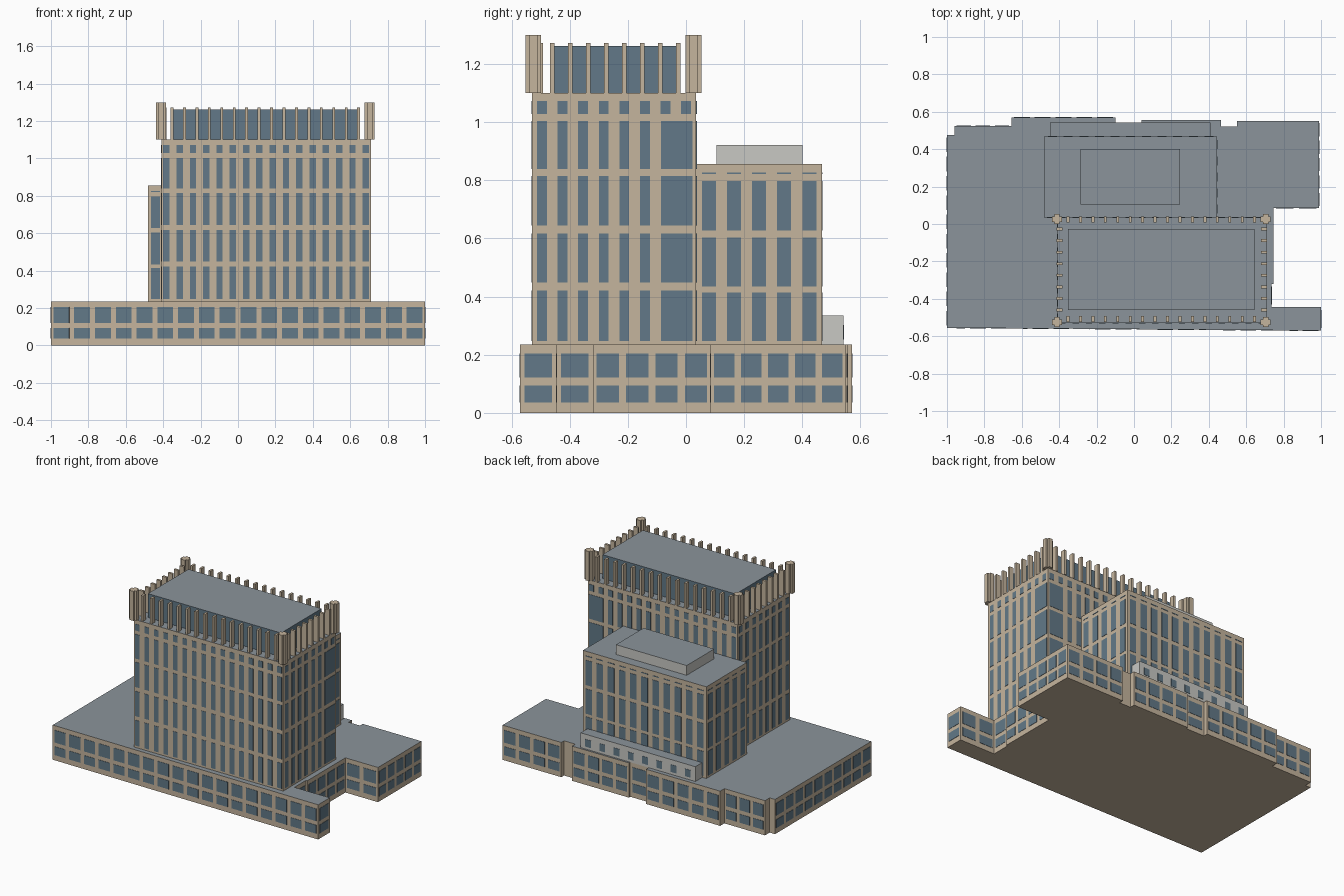
import bpy, bmesh
from mathutils import Vector

cube = bpy.data.objects.get("Cube")
if cube:
    bpy.data.objects.remove(cube, do_unlink=True)


def material(name, rgb):
    m = bpy.data.materials.new(name)
    m.use_nodes = True
    m.diffuse_color = (*rgb, 1)
    m.node_tree.nodes["Principled BSDF"].inputs["Base Color"].default_value = (*rgb, 1)
    return m


STONE = material("tan stone", (0.56, 0.46, 0.34))
GLASS = material("blue glass", (0.122, 0.191, 0.246))
ROOF = material("roof grey", (0.258, 0.296, 0.328))
PALE = material("pale grey panel", (0.58, 0.58, 0.55))


def finish(bm, name, *mats):
    """Second material, if given, goes on upward faces."""
    bmesh.ops.recalc_face_normals(bm, faces=bm.faces)
    if len(mats) > 1:
        for f in bm.faces:
            f.material_index = int(f.normal.z > 0.9)
    me = bpy.data.meshes.new(name)
    bm.to_mesh(me)
    bm.free()
    for m in mats:
        me.materials.append(m)
    ob = bpy.data.objects.new(name, me)
    bpy.context.scene.collection.objects.link(ob)
    return ob


def prism(bm, outline, z0, z1):
    face = bm.faces.new([bm.verts.new((x, y, z0)) for x, y in outline])
    top = bmesh.ops.extrude_face_region(bm, geom=[face])["geom"]
    verts = [v for v in top if isinstance(v, bmesh.types.BMVert)]
    bmesh.ops.translate(bm, vec=(0, 0, z1 - z0), verts=verts)


def rect(x0, x1, y0, y1):
    return [(x0, y0), (x1, y0), (x1, y1), (x0, y1)]


def block(name, bounds, z0, z1, *mats):
    bm = bmesh.new()
    prism(bm, rect(*bounds), z0, z1)
    return finish(bm, name, *mats)


def pane(bm, a, b, s0, s1, z0, z1, t=0.002):
    """Thin glass plate on the wall from a to b, between distances s0 and s1."""
    a, b = Vector(a), Vector(b)
    d = (b - a).normalized()
    n = Vector((d.y, -d.x)) * t
    p, q = a + d * s0, a + d * s1
    prism(bm, [p + n, q + n, q - n, p - n], z0, z1)


def window_grid(bm, a, b, count, width, margin, bands, skip=0):
    """Evenly spaced columns; skip drops columns at the start (or end if negative)."""
    length = (Vector(b) - Vector(a)).length
    step = (length - 2 * margin - width) / max(count - 1, 1)
    for i in range(max(skip, 0), count + min(skip, 0)):
        s = margin + i * step
        for z0, z1 in bands:
            pane(bm, a, b, s, s + width, z0, z1)


# Podium: each corner carries the window count of the wall that follows it
BASE_TOP = 0.235
podium = [(-1, -.555, 18), (1, -.57, 1), (1, -.445, 2), (.735, -.445, 1),
          (.735, -.32, 0), (.745, -.32, 4), (.745, .085, 2), (.99, .085, 5),
          (.99, .55, 4), (.55, .55, 0), (.55, .52, 0), (.465, .52, 0),
          (.465, .555, 4), (.04, .555, 0), (.04, .54, 1), (-.1, .54, 0),
          (-.1, .57, 5), (-.655, .57, 0), (-.655, .525, 3), (-.96, .525, 0),
          (-.96, .475, 0), (-1, .475, 10)]
bm = bmesh.new()
prism(bm, [p[:2] for p in podium], 0, BASE_TOP)
finish(bm, "podium", STONE, ROOF)

bm = bmesh.new()
for (x, y, n), (x2, y2, _) in zip(podium, podium[1:] + podium[:1]):
    if n:
        pitch = (Vector((x2, y2)) - Vector((x, y))).length / n
        window_grid(bm, (x, y), (x2, y2), n, pitch * .76, pitch * .12,
                    [(.036, .094), (.121, .205)])
finish(bm, "podium_windows", GLASS)

# Main tower
TX0, TX1, TY0, TY1, TOWER_TOP = -.41, .71, -.53, .035, 1.1
block("tower", (TX0, TX1, TY0, TY1), BASE_TOP, TOWER_TOP, STONE, ROOF)
attic = [(1.028, 1.072)]
floors = [(.248, .421), (.448, .617), (.645, .814), (.838, 1.003)]
fl, fr, br, bl = rect(TX0, TX1, TY0, TY1)
bm = bmesh.new()
for a, b, n, margin, skip in ((fl, fr, 16, .01, 0), (fr, br, 8, .018, -2),
                              (br, bl, 16, .01, 2), (bl, fl, 8, .018, 0)):
    window_grid(bm, a, b, n, .034, margin, attic)
    window_grid(bm, a, b, n, .034, margin, floors, skip)
# wide corner glazing
for z0, z1 in floors:
    pane(bm, fr, br, .444, .553, z0, z1)
    pane(bm, br, bl, .01, .115, z0, z1)
finish(bm, "tower_windows", GLASS)

# Crown: glazed penthouse, ring of fins and cross-shaped corner piers
PX0, PX1, PY0, PY1 = -.353, .645, -.46, -.027
block("penthouse", (PX0, PX1, PY0, PY1), TOWER_TOP, 1.262, GLASS, ROOF)


def box(bm, cx, cy, w, d, z0, z1):
    prism(bm, rect(cx - w / 2, cx + w / 2, cy - d / 2, cy + d / 2), z0, z1)


bm = bmesh.new()
FIN, DEPTH, FIN_TOP = .015, .032, 1.272
for i in range(16):
    x = PX0 + (PX1 - PX0) * i / 15
    for y in (TY0 + .022, TY1 - .01):
        box(bm, x, y, FIN, DEPTH, TOWER_TOP, FIN_TOP)
for i in range(8):
    y = PY0 + (PY1 - PY0) * i / 7
    for x in (TX0 + .012, TX1 - .016):
        box(bm, x, y, DEPTH, FIN, TOWER_TOP, FIN_TOP)
finish(bm, "crown_fins", STONE)

bm = bmesh.new()
for x in (-.411, .704):
    for y in (-.525, .026):
        box(bm, x, y, .054, .028, TOWER_TOP, 1.3)
        box(bm, x, y, .028, .054, TOWER_TOP, 1.3)
finish(bm, "corner_piers", STONE)

# Rear wing
WX0, WX1, WY1, WING_TOP = -.48, .445, .468, .856
block("rear_wing", (WX0, WX1, TY1, WY1), BASE_TOP, WING_TOP, STONE, ROOF)
wing_floors = [(.248, .414), (.434, .603), (.628, .797), (.821, .827)]
wfl, wfr, wbr, wbl = rect(WX0, WX1, TY1, WY1)
bm = bmesh.new()
window_grid(bm, wfr, wbr, 5, .048, .02, wing_floors)
window_grid(bm, wbr, wbl, 11, .048, .02, wing_floors)
window_grid(bm, wbl, wfl, 5, .048, .02, wing_floors)
window_grid(bm, wfl, (TX0, TY1), 1, .048, .014, wing_floors)
finish(bm, "rear_wing_windows", GLASS)

# Rooftop plant room and low rear annex
block("plant_room", (-.285, .245, .105, .4), WING_TOP, .922, PALE, ROOF)
block("rear_annex", (-.45, .41, WY1, .542), BASE_TOP, .335, PALE, ROOF)
bm = bmesh.new()
window_grid(bm, (.41, .542), (-.45, .542), 8, .042, .035, [(.252, .302)])
finish(bm, "annex_windows", GLASS)
